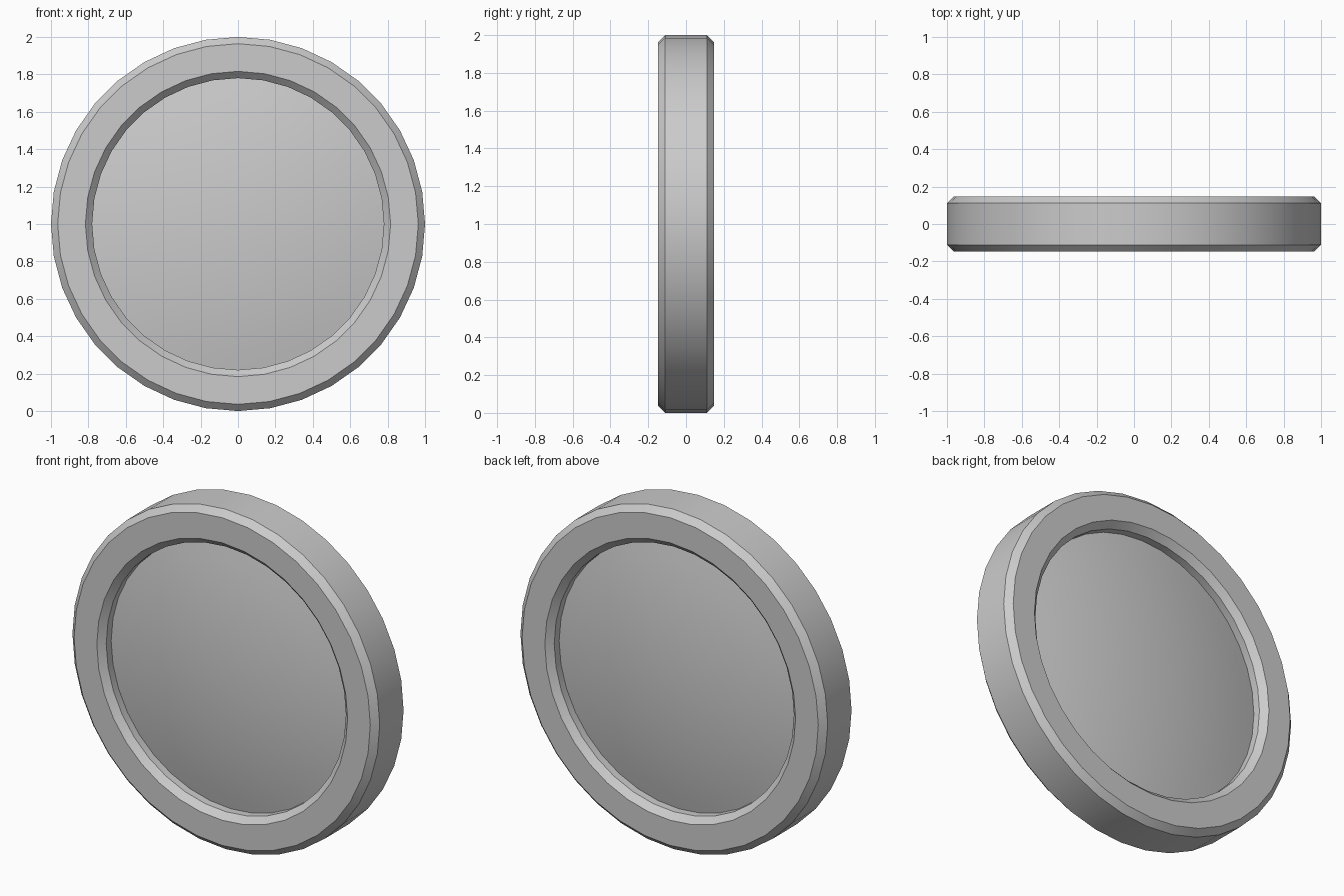
import bpy, bmesh, math

if "Cube" in bpy.data.objects:
    bpy.data.objects.remove(bpy.data.objects["Cube"])

SIDES = 36
RIM_Y = 0.147      # half thickness of the rim
BEVEL = 0.036
INNER_R = 0.78     # opening radius
SEAT_Y = 0.065     # half depth where the dome meets the opening wall
TIP_Y = 0.1475     # half depth at the dome centre


def lathe(name, profile, closed):
    """Spin (radius, y) points around the y axis through z = 1."""
    bm = bmesh.new()
    verts = [bm.verts.new((0, y, 1 + r)) for r, y in profile]
    pairs = list(zip(verts, verts[1:]))
    if closed:
        pairs.append((verts[-1], verts[0]))
    edges = [bm.edges.new(p) for p in pairs]
    bmesh.ops.spin(bm, geom=verts + edges, cent=(0, 0, 1), axis=(0, 1, 0),
                   angle=2 * math.pi, steps=SIDES)
    bmesh.ops.remove_doubles(bm, verts=bm.verts[:], dist=1e-5)
    bmesh.ops.recalc_face_normals(bm, faces=bm.faces[:])
    mesh = bpy.data.meshes.new(name)
    bm.to_mesh(mesh)
    bm.free()
    ob = bpy.data.objects.new(name, mesh)
    bpy.context.collection.objects.link(ob)
    bpy.ops.object.select_all(action='DESELECT')
    ob.select_set(True)
    bpy.context.view_layer.objects.active = ob
    bpy.ops.object.shade_smooth_by_angle(angle=math.radians(30))
    return ob


# Bevelled outer rim
half = [(INNER_R, RIM_Y - BEVEL), (INNER_R + BEVEL, RIM_Y),
        (1 - BEVEL, RIM_Y), (1, RIM_Y - BEVEL)]
lathe("rim", half + [(r, -y) for r, y in reversed(half)], True)

# Double-sided domed centre seated inside the rim
sag = TIP_Y - SEAT_Y
R = (INNER_R ** 2 + sag ** 2) / (2 * sag)
dome = []
for i in range(9):
    r = INNER_R * i / 8
    dome.append((r, TIP_Y - R + math.sqrt(R * R - r * r)))
lathe("domed_centre", dome + [(r, -y) for r, y in reversed(dome)], False)
